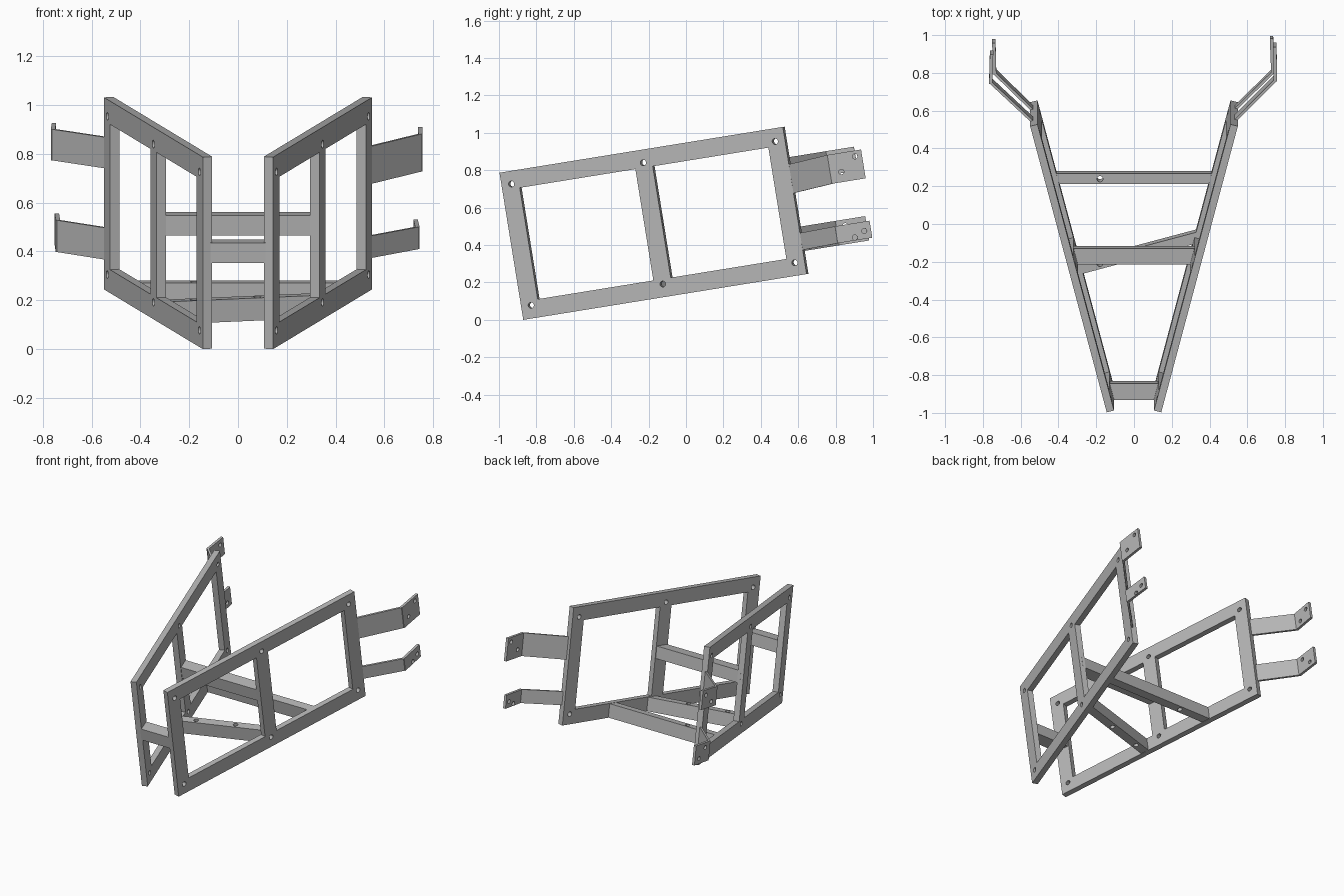
import bpy
from math import sin, cos, pi, radians
from mathutils import Matrix, Vector

cube = bpy.data.objects.get("Cube")
if cube:
    bpy.data.objects.remove(cube, do_unlink=True)

# Single painted-metal colour
GREY = (0.47, 0.47, 0.47, 1)
steel = bpy.data.materials.new("grey_steel")
steel.use_nodes = True
steel.diffuse_color = GREY
steel.node_tree.nodes["Principled BSDF"].inputs["Base Color"].default_value = GREY

# The whole assembly is pitched up towards the back
TILT = Matrix.Translation((0, -0.87, 0)) @ Matrix.Rotation(radians(9.18), 4, 'X')
YAW = radians(14.8)
HEIGHT, LENGTH, BAR, THICK = 0.797, 1.587, 0.097, 0.04
FRONT_X, FRONT_Y = 0.125, 0.005
UP = Vector((0, 0, 1))


def rect(x0, y0, x1, y1):
    return [(x0, y0), (x1, y0), (x1, y1), (x0, y1)]


def circle(x, y, r=0.016, n=16):
    return [(x + r * cos(2 * pi * i / n), y + r * sin(2 * pi * i / n)) for i in range(n)]


def plate(name, loops, thickness, matrix):
    """Flat profile with holes, extruded evenly to both sides of its plane."""
    curve = bpy.data.curves.new(name, 'CURVE')
    curve.dimensions = '2D'
    curve.fill_mode = 'BOTH'
    curve.extrude = thickness / 2
    for loop in loops:
        spline = curve.splines.new('POLY')
        spline.points.add(len(loop) - 1)
        for point, (x, y) in zip(spline.points, loop):
            point.co = (x, y, 0, 1)
        spline.use_cyclic_u = True
    source = bpy.data.objects.new(name + "_profile", curve)
    bpy.context.collection.objects.link(source)
    bpy.context.view_layer.update()
    graph = bpy.context.evaluated_depsgraph_get()
    mesh = bpy.data.meshes.new_from_object(source.evaluated_get(graph))
    bpy.data.objects.remove(source, do_unlink=True)
    bpy.data.curves.remove(curve)
    mesh.name = name
    mesh.materials.clear()
    mesh.materials.append(steel)
    for face in mesh.polygons:
        face.use_smooth = False
        face.material_index = 0
    part = bpy.data.objects.new(name, mesh)
    part.matrix_world = TILT @ matrix
    bpy.context.collection.objects.link(part)
    return part


def upright(origin, direction):
    """Matrix of a standing plane: X along direction, Y up."""
    d = Vector((direction[0], direction[1], 0)).normalized()
    n = d.cross(UP)
    m = Matrix((d, UP, n)).transposed().to_4x4()
    m.translation = (origin[0], origin[1], 0)
    return m


def frame_x(y):
    return FRONT_X + (y - FRONT_Y) * sin(YAW) / cos(YAW)


# Side frames: two windows and six bolt holes each
mid = LENGTH / 2
frame = [rect(0, 0, LENGTH, HEIGHT),
         rect(BAR, BAR, mid - BAR / 2, HEIGHT - BAR),
         rect(mid + BAR / 2, BAR, LENGTH - BAR, HEIGHT - BAR)]
frame += [circle(s, z) for s in (0.055, mid, LENGTH - 0.055)
          for z in (0.07, HEIGHT - 0.07)]
for side, sign in (("left", 1), ("right", -1)):
    plate(side + "_frame", frame, THICK,
          upright((sign * FRONT_X, FRONT_Y), (sign * sin(YAW), cos(YAW))))


# Cross beams with ends trimmed to the splayed frames
def cross_beam(name, y0, y1, z0, z1, holes=()):
    a, b = frame_x(y0), frame_x(y1)
    outline = [(-a, y0), (a, y0), (b, y1), (-b, y1)]
    plate(name, [outline] + [circle(x, y) for x, y in holes], z1 - z0,
          Matrix.Translation((0, 0, (z0 + z1) / 2)))


cross_beam("front_beam", 0.008, 0.096, 0.355, 0.44)
cross_beam("middle_beam", 0.735, 0.82, 0.352, 0.436)
cross_beam("rear_beam", 1.11, 1.167, 0.001, 0.095, [(-0.18, 1.138)])

# Diagonal beam between the lower rails
start, end = Vector((-0.297, 0.653, 0)), Vector((0.34, 0.825, 0))
run = end - start
along = run.normalized()
flat = Matrix((along, UP.cross(along), UP)).transposed().to_4x4()
flat.translation = start + UP * 0.048
skew = 0.015
diagonal = [(0, -0.029), (run.length - skew, -0.029), (run.length + skew, 0.029), (0, 0.029)]
plate("diagonal_beam", [diagonal, circle(0.12, 0), circle(0.39, 0)], 0.094, flat)


# Rear brackets: a splayed arm and a drilled flange
def bracket(name, sign, xs, ys, z0, z1, rise, holes):
    p = [Vector((sign * x, y, 0)) for x, y in zip(xs, ys)]
    arm, tip = p[1] - p[0], p[2] - p[1]
    a, t = arm.length, tip.length
    plate(name + "_arm",
          [[(0, z0), (a, z0 + rise), (a, z1 + rise), (0, z1)]],
          0.014, upright(p[0], arm))
    plate(name + "_flange",
          [rect(-0.005, z0 + rise, t, z1 + rise)] + [circle(u, v, 0.014) for u, v in holes],
          0.018, upright(p[1], tip))


bracket("left_upper_bracket", 1, (0.525, 0.748, 0.746), (1.52, 1.75, 1.928),
        0.437, 0.593, 0.018, [(0.055, 0.51), (0.14, 0.58)])
bracket("left_lower_bracket", 1, (0.525, 0.735, 0.728), (1.52, 1.73, 1.912),
        0.13, 0.222, 0.006, [(0.09, 0.152), (0.145, 0.178)])
bracket("right_upper_bracket", -1, (0.525, 0.758, 0.754), (1.52, 1.74, 1.893),
        0.503, 0.632, 0, [(0.05, 0.54), (0.115, 0.595)])
bracket("right_lower_bracket", -1, (0.525, 0.738, 0.742), (1.52, 1.73, 1.893),
        0.124, 0.256, 0, [(0.05, 0.222), (0.115, 0.16)])
